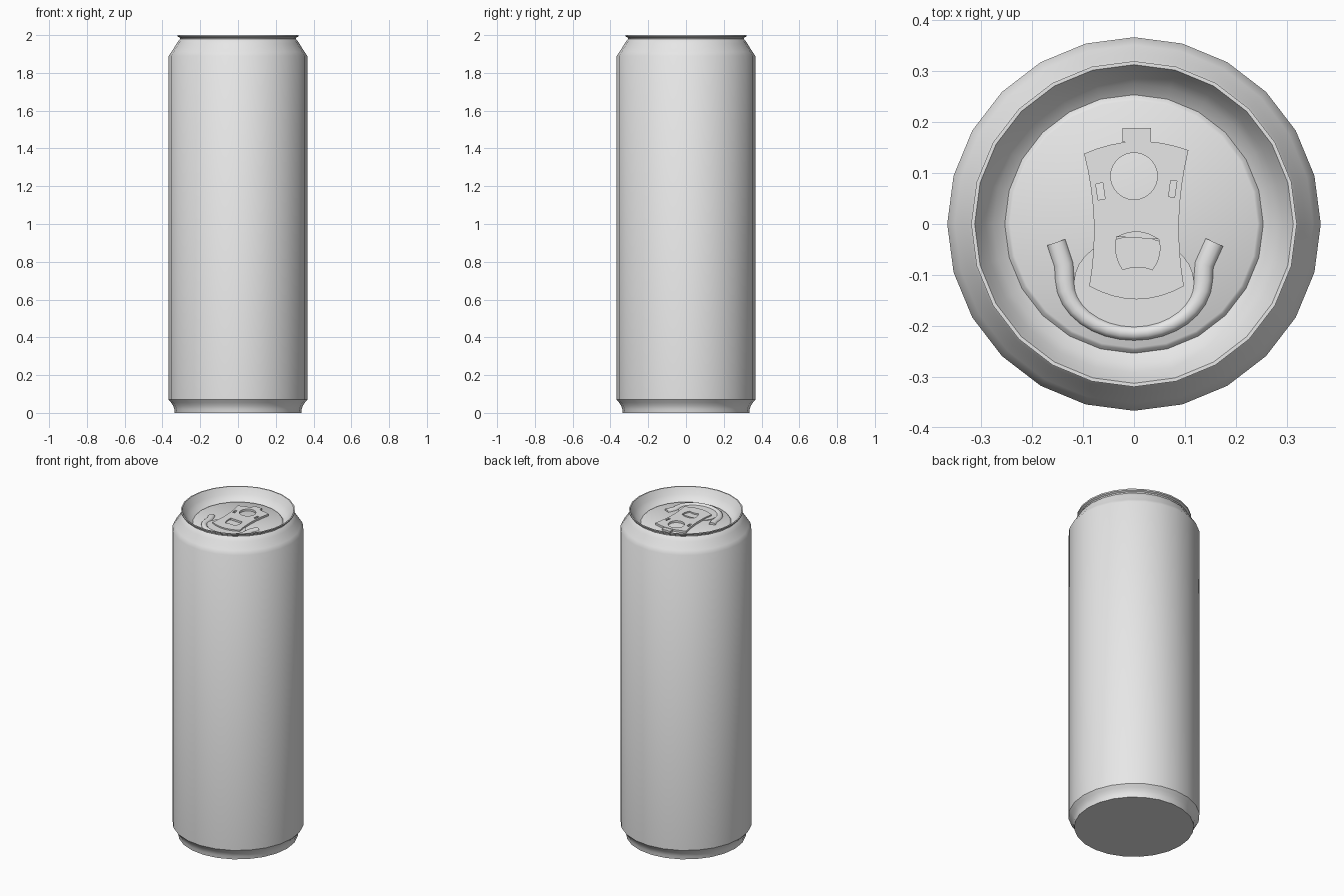
import bpy, bmesh, math
from mathutils import Vector

if "Cube" in bpy.data.objects:
    bpy.data.objects.remove(bpy.data.objects["Cube"])

metal = bpy.data.materials.new("plain_grey_metal")
metal.use_nodes = True
metal.diffuse_color = (0.8, 0.8, 0.8, 1)
metal.node_tree.nodes["Principled BSDF"].inputs["Base Color"].default_value = (0.8, 0.8, 0.8, 1)

LID = 1.936          # height of the lid panel
TAB = LID + 0.012    # top of the pull tab


def finish(ob, angle=35):
    ob.data.materials.clear()
    ob.data.materials.append(metal)
    bpy.ops.object.select_all(action="DESELECT")
    ob.select_set(True)
    bpy.context.view_layer.objects.active = ob
    bpy.ops.object.shade_smooth_by_angle(angle=math.radians(angle))
    return ob


def mesh_object(name, bm):
    bmesh.ops.recalc_face_normals(bm, faces=bm.faces)
    me = bpy.data.meshes.new(name)
    bm.to_mesh(me)
    bm.free()
    ob = bpy.data.objects.new(name, me)
    bpy.context.collection.objects.link(ob)
    return finish(ob)


def lathe(name, profile, sides=24):
    """Revolve (radius, z) points, capping both ends."""
    bm = bmesh.new()
    rings = []
    for r, z in profile:
        rings.append([bm.verts.new((r * math.cos(a), r * math.sin(a), z))
                      for a in (math.tau * i / sides for i in range(sides))])
    for low, high in zip(rings, rings[1:]):
        for i in range(sides):
            j = (i + 1) % sides
            bm.faces.new((low[i], low[j], high[j], high[i]))
    bm.faces.new(rings[0])
    bm.faces.new(rings[-1])
    return mesh_object(name, bm)


def plate(name, outlines, bottom, top):
    """Flat plate from closed outlines; the inner ones become holes."""
    cu = bpy.data.curves.new(name, "CURVE")
    cu.dimensions = "2D"
    cu.fill_mode = "BOTH"
    cu.extrude = (top - bottom) / 2
    for pts in outlines:
        sp = cu.splines.new("POLY")
        sp.points.add(len(pts) - 1)
        for p, (x, y) in zip(sp.points, pts):
            p.co = (x, y, 0, 1)
        sp.use_cyclic_u = True
    ob = bpy.data.objects.new(name, cu)
    ob.location.z = (top + bottom) / 2
    bpy.context.collection.objects.link(ob)
    bpy.ops.object.select_all(action="DESELECT")
    ob.select_set(True)
    bpy.context.view_layer.objects.active = ob
    bpy.ops.object.convert(target="MESH")
    return finish(bpy.context.view_layer.objects.active)


def ellipse(cx, cy, rx, ry, n=24):
    return [(cx + rx * math.cos(math.tau * i / n), cy + ry * math.sin(math.tau * i / n))
            for i in range(n)]


def bend(a, b, bulge, n=8):
    """Points from a towards b, bowed to the right of travel by bulge."""
    a, b = Vector(a), Vector(b)
    d = (b - a).normalized()
    side = Vector((d.y, -d.x))
    return [tuple(a.lerp(b, i / n) + side * bulge * 4 * (i / n) * (1 - i / n))
            for i in range(n)]


def rounded_path(corners, bulges):
    pts = []
    for i, (c, b) in enumerate(zip(corners, bulges)):
        pts += bend(c, corners[(i + 1) % len(corners)], b)
    return pts


def tilted_box(cx, cy, w, h, angle):
    c, s = math.cos(angle), math.sin(angle)
    return [(cx + x * c - y * s, cy + x * s + y * c)
            for x, y in ((-w, -h), (w, -h), (w, h), (-w, h))]


# Can shell: foot, straight wall, curved neck, rolled lip, sloping well, raised panel
lathe("can_body", [
    (0.335, 0), (0.337, 0.02), (0.343, 0.038), (0.354, 0.054), (0.367, 0.07),
    (0.367, 1.89), (0.352, 1.912), (0.337, 1.935), (0.325, 1.955), (0.314, 1.972),
    (0.306, 1.979), (0.308, 1.986), (0.319, 1.992), (0.32, 2.0), (0.313, 2.0),
    (0.306, 1.987), (0.292, 1.962), (0.276, 1.942), (0.257, 1.928),
    (0.254, 1.926), (0.248, 1.933), (0.243, LID)])

# Pull tab with waisted sides, finger hole and rivet hole
tab_outline = rounded_path(
    [(-0.088, -0.122), (0.098, -0.122), (0.107, 0.145), (-0.098, 0.138)],
    [0.026, -0.014, 0.021, -0.014])
finger_hole = rounded_path(
    [(-0.022, -0.09), (0.036, -0.09), (0.049, -0.03), (-0.034, -0.025)],
    [-0.006, 0.007, 0, 0.007])
slots = [tilted_box(-0.066, 0.064, 0.007, 0.016, 0.14),
         tilted_box(0.076, 0.069, 0.006, 0.016, -0.14)]
plate("pull_tab", [tab_outline, ellipse(0, 0.094, 0.046, 0.046), finger_hole] + slots,
      LID - 0.002, TAB)

# Folded tongue above the finger hole
plate("tab_tongue", [rounded_path([(-0.034, -0.025), (0.049, -0.03)], [0, 0.013])],
      TAB - 0.004, TAB + 0.003)

# Small stop behind the tab
plate("tab_stop", [tilted_box(0.005, 0.175, 0.028, 0.014, 0)], LID - 0.002, LID + 0.01)

# Drinking opening panel under the tab
plate("mouth_panel", [ellipse(0, -0.115, 0.118, 0.09, 32)], LID - 0.004, LID + 0.004)

# Raised U-shaped bead around the opening
path = [Vector((-0.153, -0.036)), Vector((-0.138, -0.08))]
for i in range(17):
    a = math.pi + math.pi * i / 16
    path.append(Vector((0.136 * math.cos(a), -0.11 + 0.105 * math.sin(a))))
path += [Vector((0.138, -0.08)), Vector((0.158, -0.036))]
bm = bmesh.new()
rings = []
for i, p in enumerate(path):
    d = (path[min(i + 1, len(path) - 1)] - path[max(i - 1, 0)]).normalized()
    n = Vector((-d.y, d.x))
    width = 0.019 - 0.005 * max(0, -(p.y + 0.11)) / 0.105
    ring = []
    for k in range(7):
        a = math.pi * k / 6
        q = p + n * width * math.cos(a)
        ring.append(bm.verts.new((q.x, q.y, LID - 0.001 + 0.014 * math.sin(a))))
    rings.append(ring)
for r, s in zip(rings, rings[1:]):
    for k in range(6):
        bm.faces.new((r[k], r[k + 1], s[k + 1], s[k]))
bm.faces.new(rings[0])
bm.faces.new(rings[-1])
mesh_object("mouth_bead", bm)
